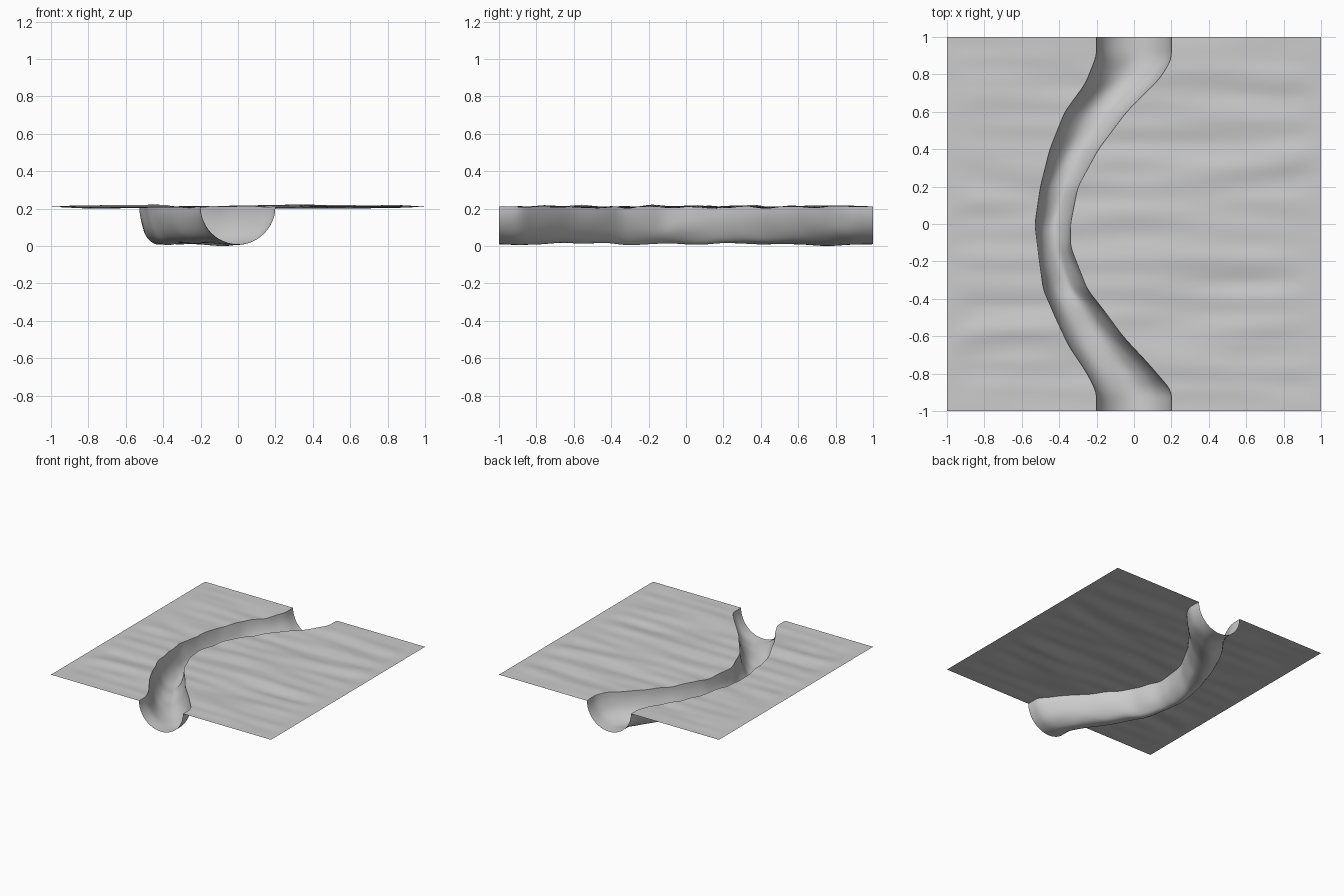
import bpy, bmesh, math
from mathutils import Vector, noise

cube = bpy.data.objects.get("Cube")
if cube:
    bpy.data.objects.remove(cube)

GROUND, DEPTH = 0.21, 0.19
ROWS, SIDE, BED = 100, 24, 24

# Channel banks as (y, x) control points
LEFT_BANK = [(-1, -.2), (-.9, -.2), (-.8, -.25), (-.65, -.35), (-.5, -.42), (-.35, -.485), (-.2, -.505),
             (0, -.53), (.2, -.5), (.4, -.45), (.6, -.37), (.75, -.26), (.9, -.2), (1, -.2)]
RIGHT_BANK = [(-1, .2), (-.89, .2), (-.75, .08), (-.6, -.06), (-.45, -.17), (-.35, -.25), (-.12, -.34),
              (0, -.34), (.2, -.3), (.4, -.19), (.6, -.04), (.78, .14), (.88, .2), (1, .2)]


def linear(points, y):
    y = max(-1, min(1, y))
    for (y0, x0), (y1, x1) in zip(points, points[1:]):
        if y <= y1:
            return x0 + (x1 - x0) * (y - y0) / (y1 - y0)
    return points[-1][1]


def bank(points, y):
    return sum(linear(points, y + k * 0.015) for k in range(-2, 3)) / 5


def fade(x, y):
    """Roughness dies out toward the tile border."""
    return min(1, (1 - abs(x)) / 0.15, (1 - abs(y)) / 0.12)


def ground_height(x, y):
    ripple = noise.noise(Vector((x * 1.6, y * 8, 3)))
    return GROUND + fade(x, y) * 0.014 * ripple


def row_points(y):
    a, b = bank(LEFT_BANK, y), bank(RIGHT_BANK, y)
    pts = [(-1 + (a + 1) * i / SIDE, None) for i in range(SIDE)]
    # Rounded bed, slightly uneven
    for i in range(BED + 1):
        t = math.pi * i / BED
        x = (a + b) / 2 - (b - a) / 2 * math.cos(t)
        n = noise.noise(Vector((x * 3, y * 5, 9 + t))) * fade(0, y) * math.sin(t)
        pts.append((x + n * 0.025 * math.cos(t), -math.sin(t) * (DEPTH + n * 0.018)))
    pts += [(b + (1 - b) * i / SIDE, None) for i in range(1, SIDE + 1)]
    return [(x, y, ground_height(x, y) if d is None else
             (GROUND + d if d < -0.02 else ground_height(x, y) + d)) for x, d in pts]


# Ground tile with sunken channel
bm = bmesh.new()
rows = [[bm.verts.new(p) for p in row_points(-1 + 2 * j / ROWS)] for j in range(ROWS + 1)]
for lower, upper in zip(rows, rows[1:]):
    for i in range(len(lower) - 1):
        bm.faces.new((lower[i], lower[i + 1], upper[i + 1], upper[i]))

# Rest the lowest point on the floor
lowest = min(v.co.z for v in bm.verts)
for v in bm.verts:
    v.co.z -= lowest * min(1, max(0, (GROUND - v.co.z) / DEPTH))

mesh = bpy.data.meshes.new("river_bed_terrain")
bm.to_mesh(mesh)
bm.free()
terrain = bpy.data.objects.new("river_bed_terrain", mesh)
bpy.context.collection.objects.link(terrain)

grey = bpy.data.materials.new("light_grey")
grey.use_nodes = True
colour = (0.6, 0.6, 0.6, 1)
grey.diffuse_color = colour
grey.node_tree.nodes["Principled BSDF"].inputs["Base Color"].default_value = colour
mesh.materials.append(grey)

bpy.ops.object.select_all(action="DESELECT")
terrain.select_set(True)
bpy.context.view_layer.objects.active = terrain
bpy.ops.object.shade_smooth_by_angle(angle=math.radians(40))
